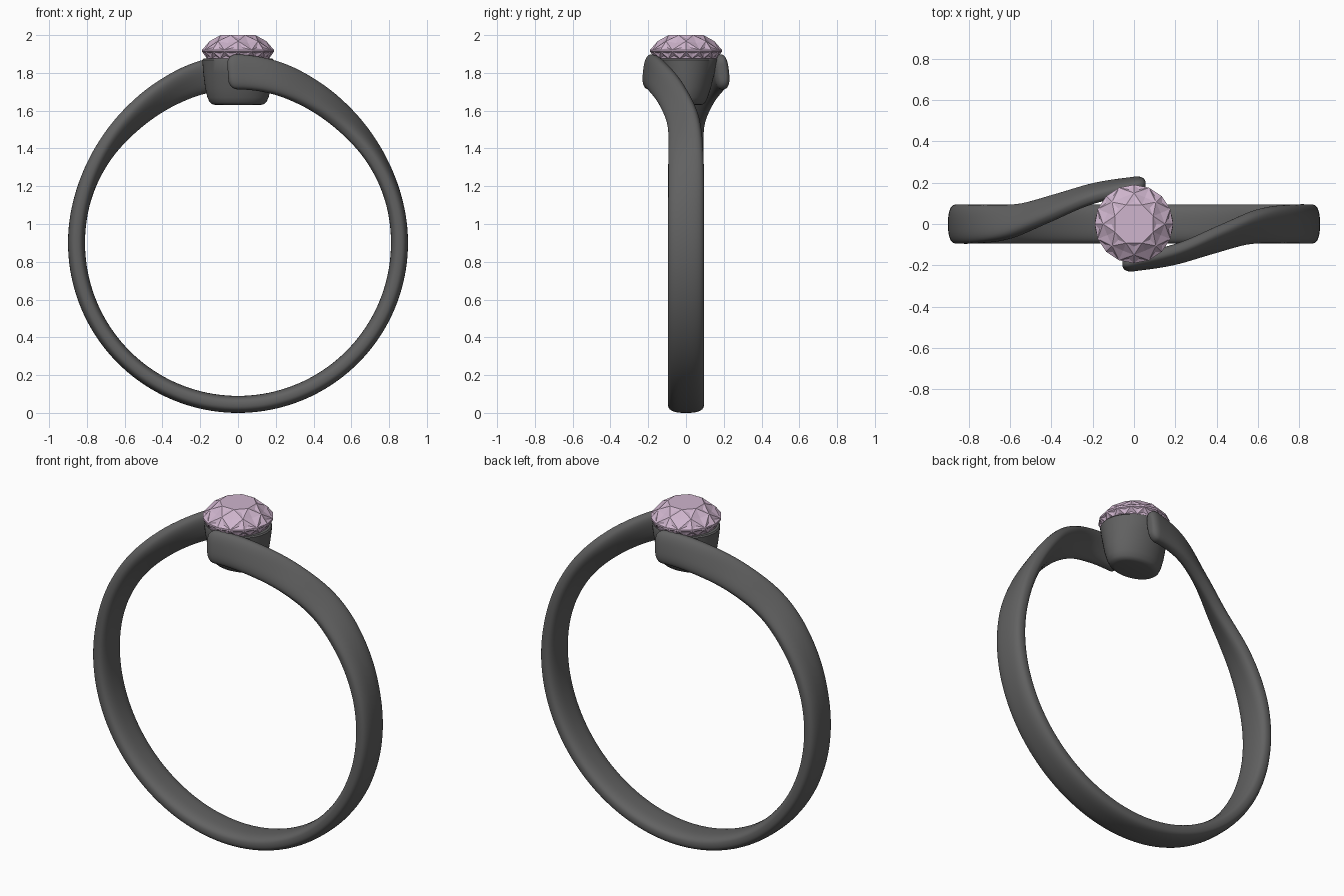
import bpy, bmesh, math

if "Cube" in bpy.data.objects:
    bpy.data.objects.remove(bpy.data.objects["Cube"])

def material(name, color):
    m = bpy.data.materials.new(name)
    m.diffuse_color = (*color, 1)
    m.use_nodes = True
    m.node_tree.nodes["Principled BSDF"].inputs["Base Color"].default_value = m.diffuse_color
    return m

metal = material("dark_metal", (0.12, 0.12, 0.12))
pink = material("pink_stone", (0.62, 0.46, 0.61))

def finish(bm, name, mat, smooth):
    bmesh.ops.recalc_face_normals(bm, faces=bm.faces[:])
    me = bpy.data.meshes.new(name)
    bm.to_mesh(me)
    bm.free()
    ob = bpy.data.objects.new(name, me)
    bpy.context.collection.objects.link(ob)
    me.materials.append(mat)
    if smooth:
        bpy.ops.object.select_all(action='DESELECT')
        ob.select_set(True)
        bpy.context.view_layer.objects.active = ob
        bpy.ops.object.shade_smooth_by_angle(angle=math.radians(40))
    return ob

def loft(bm, rings):
    loops = [[bm.verts.new(p) for p in r] for r in rings]
    n = len(loops[0])
    for a, b in zip(loops, loops[1:]):
        for i in range(n):
            j = (i + 1) % n
            bm.faces.new((a[i], a[j], b[j], b[i]))
    bm.faces.new(loops[0][::-1])
    bm.faces.new(loops[-1])

# Band keys: angle from bottom, twist, y shift, radius, half width, half thickness
KEYS = [(0, 0, 0, .855, .095, .045), (98, 0, 0, .855, .095, .045),
        (120, 11, 0, .856, .094, .045), (138, 31, -.014, .862, .090, .044),
        (153, 50, -.075, .877, .088, .043), (168, 71, -.150, .897, .090, .041),
        (184, 86, -.196, .908, .094, .040)]

def sample(phi):
    # smooth Hermite interpolation between the keys
    last = len(KEYS) - 1
    i = next((k for k in range(last) if phi <= KEYS[k + 1][0]), last - 1)
    a, b = KEYS[i], KEYS[i + 1]
    h = b[0] - a[0]
    t = (phi - a[0]) / h

    def slope(k, c):
        lo, hi = KEYS[max(k - 1, 0)], KEYS[min(k + 1, last)]
        return 0 if k <= 1 else (hi[c] - lo[c]) / (hi[0] - lo[0])
    return [(2*t**3 - 3*t*t + 1) * a[c] + (t**3 - 2*t*t + t) * h * slope(i, c)
            + (3*t*t - 2*t**3) * b[c] + (t**3 - t*t) * h * slope(i + 1, c) for c in range(1, 6)]

def section(phi, inset):
    # rounded oval section, twisted; negative angles are the half-turn copy
    sign = 1 if phi >= 0 else -1
    tw, y, r, w, s = sample(abs(phi))
    tw = math.radians(tw) * sign
    w -= .05 * inset
    s -= .028 * inset
    f = math.radians(phi)
    pts = []
    for k in range(36):
        q = 2 * math.pi * k / 36
        c, d = math.cos(q), math.sin(q)
        u = math.copysign(abs(c) ** .75, c) * w
        n = math.copysign(abs(d) ** .75, d) * s
        rr = r + n * math.cos(tw) + u * math.sin(tw)
        yy = y * sign + u * math.cos(tw) - n * math.sin(tw)
        pts.append((rr * math.sin(f), yy, .90 - rr * math.cos(f)))
    return pts

# Twisted bypass band with rounded tips
END, CAP = 183.4, 3.0
half = [((END - CAP) * i / 80, 0) for i in range(81)]
half += [(END - CAP + CAP * math.sin(k * math.pi / 12), 1 - math.cos(k * math.pi / 12))
         for k in range(1, 7)]
path = [(-p, e) for p, e in half[:0:-1]] + half
bm = bmesh.new()
loft(bm, [section(p, e) for p, e in path])
finish(bm, "band", metal, True)

# Tapered cup under the stone: z, x radius, y radius
CUP = [(1.63, .115, .075), (1.633, .135, .09), (1.645, .150, .103), (1.67, .162, .115),
       (1.72, .174, .132), (1.80, .184, .152), (1.868, .189, .168), (1.875, .183, .165)]
bm = bmesh.new()
loft(bm, [[(rx * math.cos(2*math.pi*k/48), ry * math.sin(2*math.pi*k/48), z)
           for k in range(48)] for z, rx, ry in CUP])
finish(bm, "seat", metal, True)

# Brilliant-cut stone
bm = bmesh.new()

def circle(n, r, z, off=0.0):
    return [bm.verts.new((r * math.cos(2*math.pi*(k + off)/n), r * math.sin(2*math.pi*(k + off)/n), z))
            for k in range(n)]

table = circle(8, .100, 2.0, .5)
star = circle(8, .150, 1.968, 1.0)
girdle = circle(16, .190, 1.922, 1.0)
lower = circle(16, .190, 1.912, 1.0)
pavilion = circle(16, .168, 1.876, 1.5)
culet = bm.verts.new((0, 0, 1.74))
facets = []
for i in range(8):
    j = (i + 1) % 8
    g = [girdle[(2*i + k) % 16] for k in range(4)]
    facets.append(bm.faces.new((table[i], star[i], table[j])))
    facets.append(bm.faces.new((table[j], star[i], g[2], star[j])))
    facets.append(bm.faces.new((star[i], g[1], g[2])))
    facets.append(bm.faces.new((star[j], g[2], g[3])))
for i in range(16):
    j = (i + 1) % 16
    bm.faces.new((girdle[i], lower[i], lower[j], girdle[j]))
    facets.append(bm.faces.new((lower[i], pavilion[i], lower[j])))
    facets.append(bm.faces.new((lower[j], pavilion[i], pavilion[j])))
    bm.faces.new((pavilion[i], culet, pavilion[j]))
bm.faces.new(table)
bmesh.ops.recalc_face_normals(bm, faces=bm.faces[:])
# dish the facets slightly for the spiky cut
bmesh.ops.poke(bm, faces=facets, offset=-.006)
finish(bm, "gemstone", pink, False)
